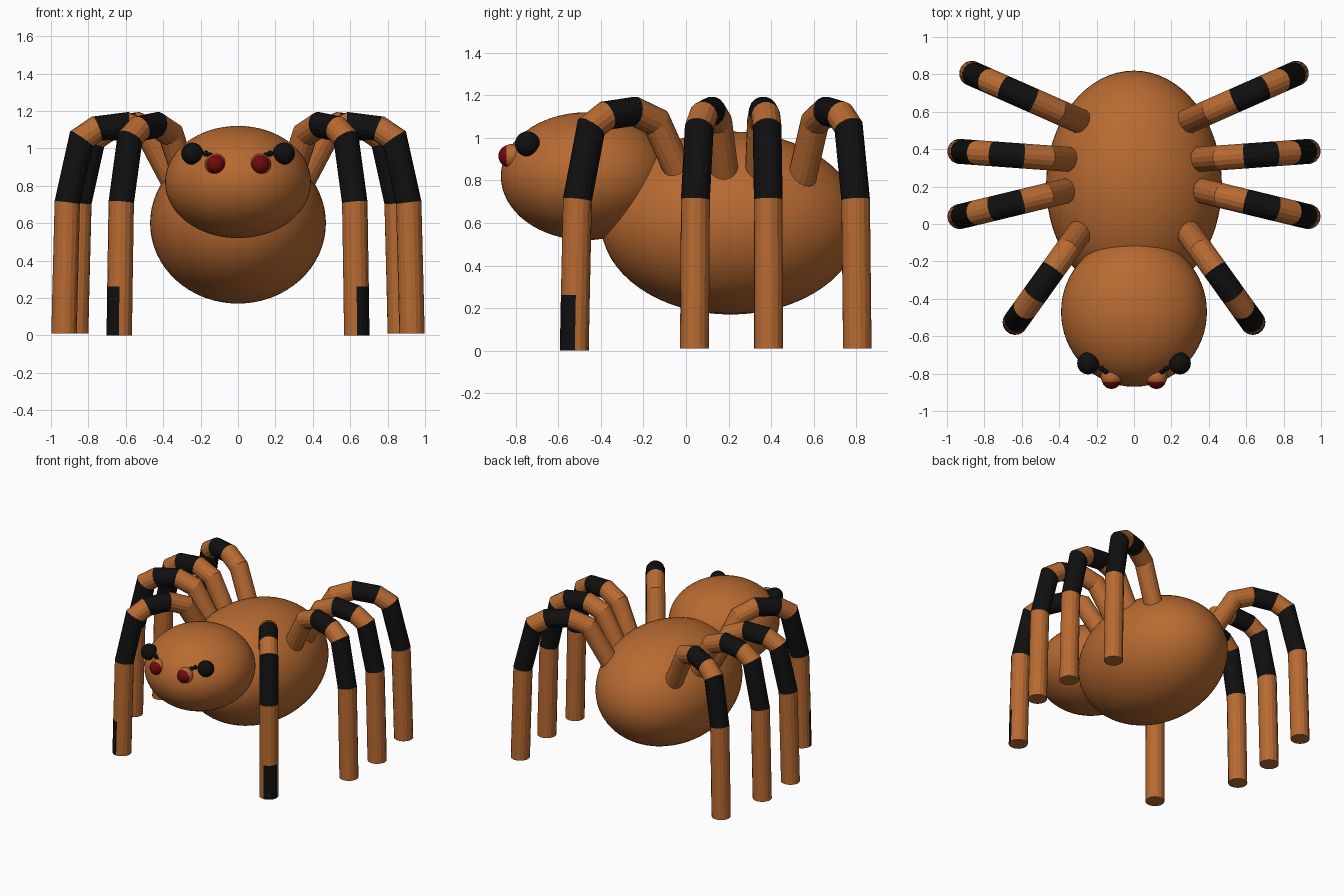
import bpy, bmesh, math
from mathutils import Vector

cube = bpy.data.objects.get("Cube")
if cube:
    bpy.data.objects.remove(cube, do_unlink=True)


def material(name, color):
    m = bpy.data.materials.new(name)
    m.use_nodes = True
    m.diffuse_color = (*color, 1)
    bsdf = next(n for n in m.node_tree.nodes if n.type == "BSDF_PRINCIPLED")
    bsdf.inputs["Base Color"].default_value = (*color, 1)
    return m


BROWN = material("orange_brown", (0.48, 0.145, 0.031))
BLACK = material("black", (0.005, 0.005, 0.005))
RED = material("dark_red", (0.16, 0.003, 0.004))


def ellipsoid(name, center, radii, mat, segments=48):
    bpy.ops.mesh.primitive_uv_sphere_add(segments=segments, ring_count=segments // 2, location=center)
    ob = bpy.context.object
    ob.name = name
    ob.scale = radii
    ob.data.materials.append(mat)
    bpy.ops.object.shade_smooth()
    return ob


# Body
ellipsoid("abdomen", (0, 0.21, 0.60), (0.47, 0.61, 0.43), BROWN, 64)
ellipsoid("head", (0, -0.47, 0.82), (0.39, 0.40, 0.30), BROWN, 64)

# Eyes
for side, s in (("left", 1), ("right", -1)):
    ellipsoid(side + "_red_eye", (s * 0.12, -0.83, 0.915), (0.052,) * 3, RED, 24)
    ellipsoid(side + "_eye_lid", (s * 0.12, -0.817, 0.915), (0.057,) * 3, BROWN, 24)
    ellipsoid(side + "_black_eye", (s * 0.245, -0.745, 0.972), (0.059,) * 3, BLACK, 24)
    ellipsoid(side + "_small_eye_outer", (s * 0.172, -0.772, 0.972), (0.016,) * 3, BLACK, 12)
    ellipsoid(side + "_small_eye_inner", (s * 0.15, -0.787, 0.962), (0.016,) * 3, BLACK, 12)

# Legs: (share of the way from hip to foot, height) at each joint, foot first
JOINTS = [(1, 0.01), (0.99, 0.26), (0.97, 0.71), (0.84, 1.05),
          (0.70, 1.105), (0.43, 1.125), (0.22, 1.075), (-0.03, 0.80)]
BANDS = (2, 4)          # segments painted black
SIDES, RADIUS = 16, 0.068


def leg(name, hip, foot, s, patch=False):
    hip, foot = Vector((s * hip[0], hip[1], 0)), Vector((s * foot[0], foot[1], 0))
    path = [hip.lerp(foot, t) + Vector((0, 0, z)) for t, z in JOINTS]
    if patch:
        path[0].z = 0
    out = (foot - hip).normalized()
    across = Vector((-out.y, out.x, 0))
    bm = bmesh.new()
    rings = []
    for i, p in enumerate(path):
        before = (p - path[i - 1]).normalized() if i else Vector((0, 0, 1))
        after = (path[i + 1] - p).normalized() if i < len(path) - 1 else before
        normal = (before + after).normalized() if i else before
        up = normal.cross(across) / normal.dot(after)     # mitred joint
        ring = []
        for k in range(SIDES):
            a = math.tau * (k + 0.5) / SIDES
            ring.append(bm.verts.new(p + RADIUS * (math.cos(a) * across + math.sin(a) * up)))
        rings.append(ring)
    bm.faces.new(rings[0])
    bm.faces.new(rings[-1])
    # painted patch on the outer front of the foot
    facing = Vector((s * math.cos(math.radians(34)), -math.sin(math.radians(34)), 0))
    for i, (a, b) in enumerate(zip(rings, rings[1:])):
        for k in range(SIDES):
            n = (k + 1) % SIDES
            f = bm.faces.new((a[k], a[n], b[n], b[k]))
            direction = (f.calc_center_median() - (path[i] + path[i + 1]) / 2).normalized()
            painted = patch and i == 0 and direction.dot(facing) > math.cos(math.radians(43))
            f.material_index = int(i in BANDS or painted)
    bmesh.ops.recalc_face_normals(bm, faces=bm.faces)
    me = bpy.data.meshes.new(name)
    bm.to_mesh(me)
    bm.free()
    me.materials.append(BROWN)
    me.materials.append(BLACK)
    bpy.context.collection.objects.link(bpy.data.objects.new(name, me))


LEGS = [("front_leg", (0.28, -0.03), (0.635, -0.525)),
        ("front_middle_leg", (0.35, 0.18), (0.93, 0.04)),
        ("back_middle_leg", (0.34, 0.345), (0.93, 0.388)),
        ("back_leg", (0.29, 0.55), (0.867, 0.805))]
for side, s in (("left", 1), ("right", -1)):
    for name, hip, foot in LEGS:
        leg(side + "_" + name, hip, foot, s, name == "front_leg")
